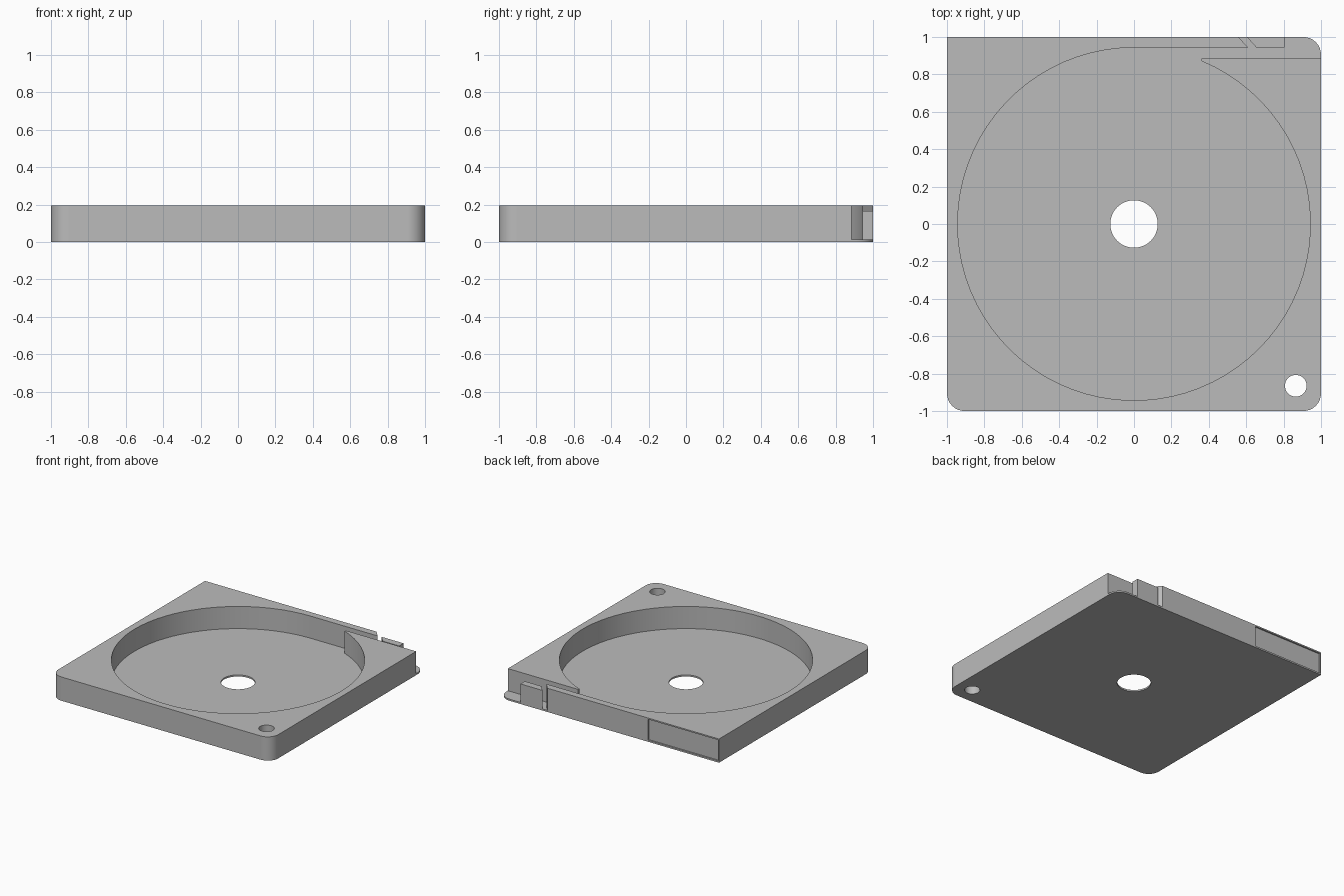
import bpy
import bmesh
from math import radians, cos, sin, acos, degrees

cube = bpy.data.objects.get("Cube")
if cube:
    bpy.data.objects.remove(cube, do_unlink=True)

HEIGHT = 0.195    # overall height
FLOOR = 0.013     # thickness of the base plate
POCKET = 0.943    # radius of the round pocket
CORNER = 0.095    # outer corner radius
ABOVE = 0.4       # cutters reach past the top


def arc(cx, cy, r, start, end, steps):
    """Points along an arc, angles in degrees."""
    angles = [radians(start + (end - start) * i / steps) for i in range(steps + 1)]
    return [(cx + r * cos(a), cy + r * sin(a)) for a in angles]


def circle(cx, cy, r, steps=48):
    return arc(cx, cy, r, 0, 360, steps)[:-1]


def rect(x0, y0, x1, y1):
    return [(x0, y0), (x1, y0), (x1, y1), (x0, y1)]


def prism(name, outline, z0, z1):
    """Extrude a flat outline from z0 to z1."""
    bm = bmesh.new()
    face = bm.faces.new([bm.verts.new((x, y, z0)) for x, y in outline])
    new = bmesh.ops.extrude_face_region(bm, geom=[face])["geom"]
    top = [v for v in new if isinstance(v, bmesh.types.BMVert)]
    bmesh.ops.translate(bm, verts=top, vec=(0, 0, z1 - z0))
    bmesh.ops.recalc_face_normals(bm, faces=bm.faces)
    mesh = bpy.data.meshes.new(name)
    bm.to_mesh(mesh)
    bm.free()
    obj = bpy.data.objects.new(name, mesh)
    bpy.context.collection.objects.link(obj)
    return obj


def cut(target, cutter):
    """Subtract the cutter, bake the result and remove the cutter."""
    cutter.hide_render = True
    mod = target.modifiers.new("cut", "BOOLEAN")
    mod.operation = "DIFFERENCE"
    mod.solver = "EXACT"
    mod.object = cutter
    bpy.context.view_layer.update()
    graph = bpy.context.evaluated_depsgraph_get()
    mesh = bpy.data.meshes.new_from_object(target.evaluated_get(graph))
    target.modifiers.clear()
    target.data = mesh
    bpy.data.objects.remove(cutter, do_unlink=True)


# Square case with three rounded corners and one sharp corner
c = 1 - CORNER
outline = (arc(-c, -c, CORNER, 180, 270, 8) + arc(c, -c, CORNER, 270, 360, 8)
           + arc(c, c, CORNER, 0, 90, 8) + [(-1, 1)])
case = prism("case", outline, 0, HEIGHT)

# Round pocket running into the exit channel, open corner and slanted slit
mouth_x = 0.36
mouth = degrees(acos(mouth_x / POCKET))
pocket = arc(0, 0, POCKET, 90, 360 + mouth, 72)
pocket += [(mouth_x, 0.885), (1.1, 0.885), (1.1, 1.1), (0.805, 1.1),
           (0.805, POCKET), (0.655, POCKET), (0.513, 1.1), (0.468, 1.1),
           (0.61, POCKET)]
cut(case, prism("pocket_cutter", pocket, FLOOR, ABOVE))

# Lowered top of the small guide block behind the slit
block = [(0.635, 0.93), (0.85, 0.93), (0.85, 1.1), (0.485, 1.1)]
cut(case, prism("guide_block_cutter", block, 0.165, ABOVE))

# Centre hole and corner hole
cut(case, prism("centre_hole_cutter", circle(0, 0, 0.127), -0.1, ABOVE))
cut(case, prism("corner_hole_cutter", circle(0.865, -0.865, 0.058, 32), -0.1, ABOVE))

# Shallow label recess in the back wall
cut(case, prism("label_recess_cutter", rect(-0.99, 0.988, -0.355, 1.1),
                FLOOR, HEIGHT - 0.011))

# Plain grey material
grey = bpy.data.materials.new("plain_grey")
grey.use_nodes = True
colour = (0.5, 0.5, 0.5, 1)
grey.diffuse_color = colour
grey.node_tree.nodes["Principled BSDF"].inputs["Base Color"].default_value = colour
case.data.materials.clear()
case.data.materials.append(grey)
for poly in case.data.polygons:
    poly.material_index = 0

# Smooth round walls, crisp edges elsewhere
bpy.ops.object.select_all(action="DESELECT")
case.select_set(True)
bpy.context.view_layer.objects.active = case
bpy.ops.object.shade_smooth_by_angle(angle=radians(25))
normals = case.modifiers.new("even_normals", "WEIGHTED_NORMAL")
normals.keep_sharp = True
